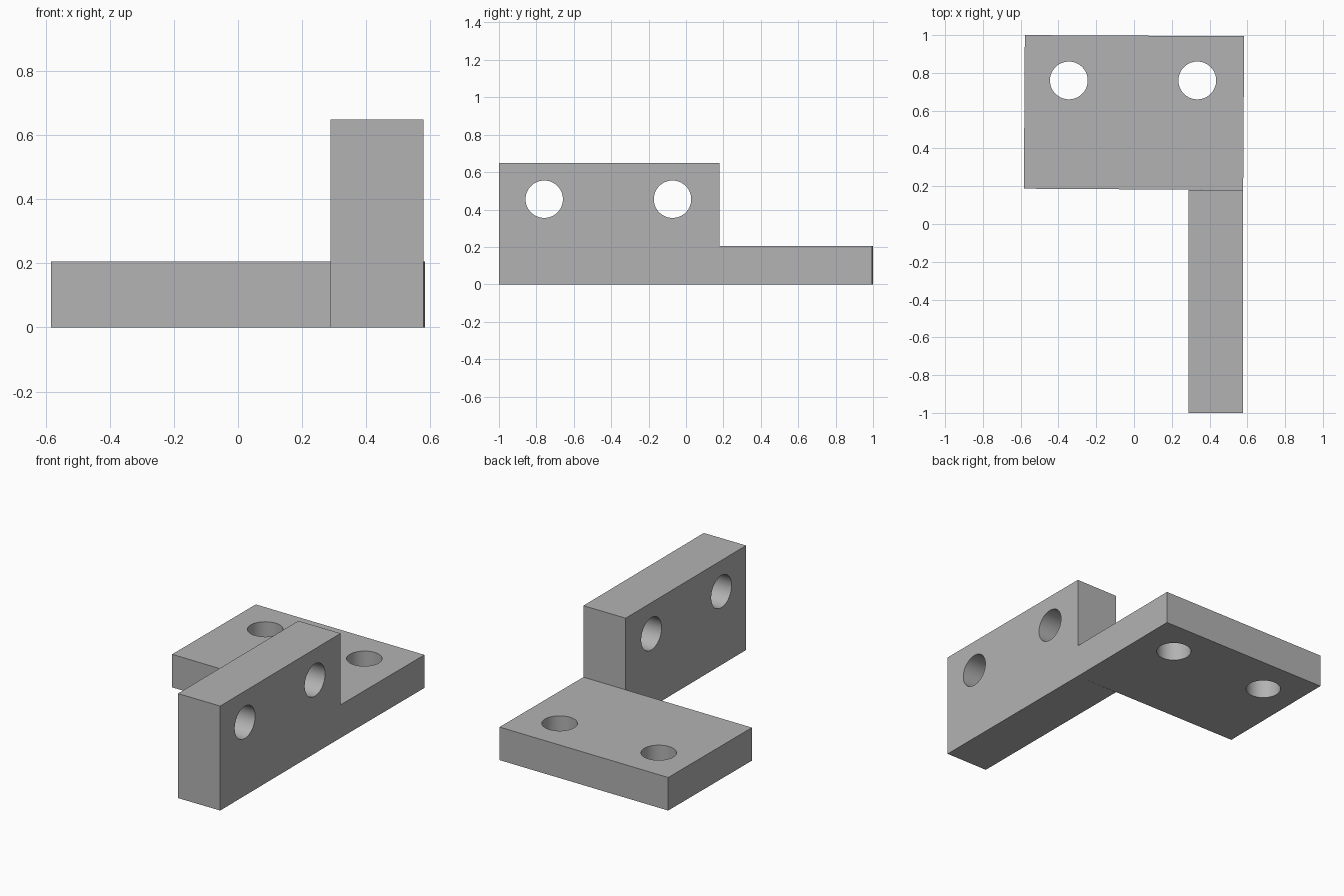
import bpy
import bmesh
from math import pi
from mathutils import Matrix, Vector

if "Cube" in bpy.data.objects:
    bpy.data.objects.remove(bpy.data.objects["Cube"], do_unlink=True)

grey = bpy.data.materials.new("plain_grey")
grey.use_nodes = True
grey.diffuse_color = (0.45, 0.45, 0.45, 1)
grey.node_tree.nodes["Principled BSDF"].inputs["Base Color"].default_value = grey.diffuse_color

HOLE_RADIUS = 0.1


def add_object(name, bm):
    bmesh.ops.recalc_face_normals(bm, faces=bm.faces)
    mesh = bpy.data.meshes.new(name)
    bm.to_mesh(mesh)
    bm.free()
    mesh.materials.append(grey)
    obj = bpy.data.objects.new(name, mesh)
    bpy.context.collection.objects.link(obj)
    return obj


def prism(name, outline, height):
    bm = bmesh.new()
    base = bm.faces.new([bm.verts.new((x, y, 0)) for x, y in outline])
    top = bmesh.ops.extrude_face_region(bm, geom=[base])["geom"]
    verts = [v for v in top if isinstance(v, bmesh.types.BMVert)]
    bmesh.ops.translate(bm, vec=(0, 0, height), verts=verts)
    return add_object(name, bm)


def drill(obj, centres, turn):
    # One cutter holds both round bores
    bm = bmesh.new()
    for centre in centres:
        bmesh.ops.create_cone(bm, cap_ends=True, segments=64, radius1=HOLE_RADIUS,
                              radius2=HOLE_RADIUS, depth=0.8,
                              matrix=Matrix.Translation(Vector(centre)) @ turn)
    cutter = add_object(obj.name + "_hole_cutter", bm)
    cutter.hide_render = True
    mod = obj.modifiers.new("holes", 'BOOLEAN')
    mod.operation = 'DIFFERENCE'
    mod.solver = 'EXACT'
    mod.object = cutter
    bpy.ops.object.select_all(action='DESELECT')
    bpy.context.view_layer.objects.active = obj
    obj.select_set(True)
    bpy.ops.object.modifier_apply(modifier=mod.name)
    bpy.data.objects.remove(cutter, do_unlink=True)
    bpy.ops.object.shade_smooth_by_angle(angle=pi / 6)


# Flat mounting plate at the back, very slightly out of square
plate = prism("base_plate", [(-0.583, 0.187), (0.578, 0.18), (0.583, 0.994), (-0.578, 1)], 0.205)
drill(plate, [(-0.345, 0.76, 0.1), (0.335, 0.76, 0.1)], Matrix.Identity(4))

# Upright plate reaching forward on the left
upright = prism("upright_plate", [(0.288, -1), (0.578, -1), (0.578, 0.18), (0.288, 0.18)], 0.648)
drill(upright, [(0.433, -0.758, 0.455), (0.433, -0.072, 0.455)], Matrix.Rotation(pi / 2, 4, 'Y'))
